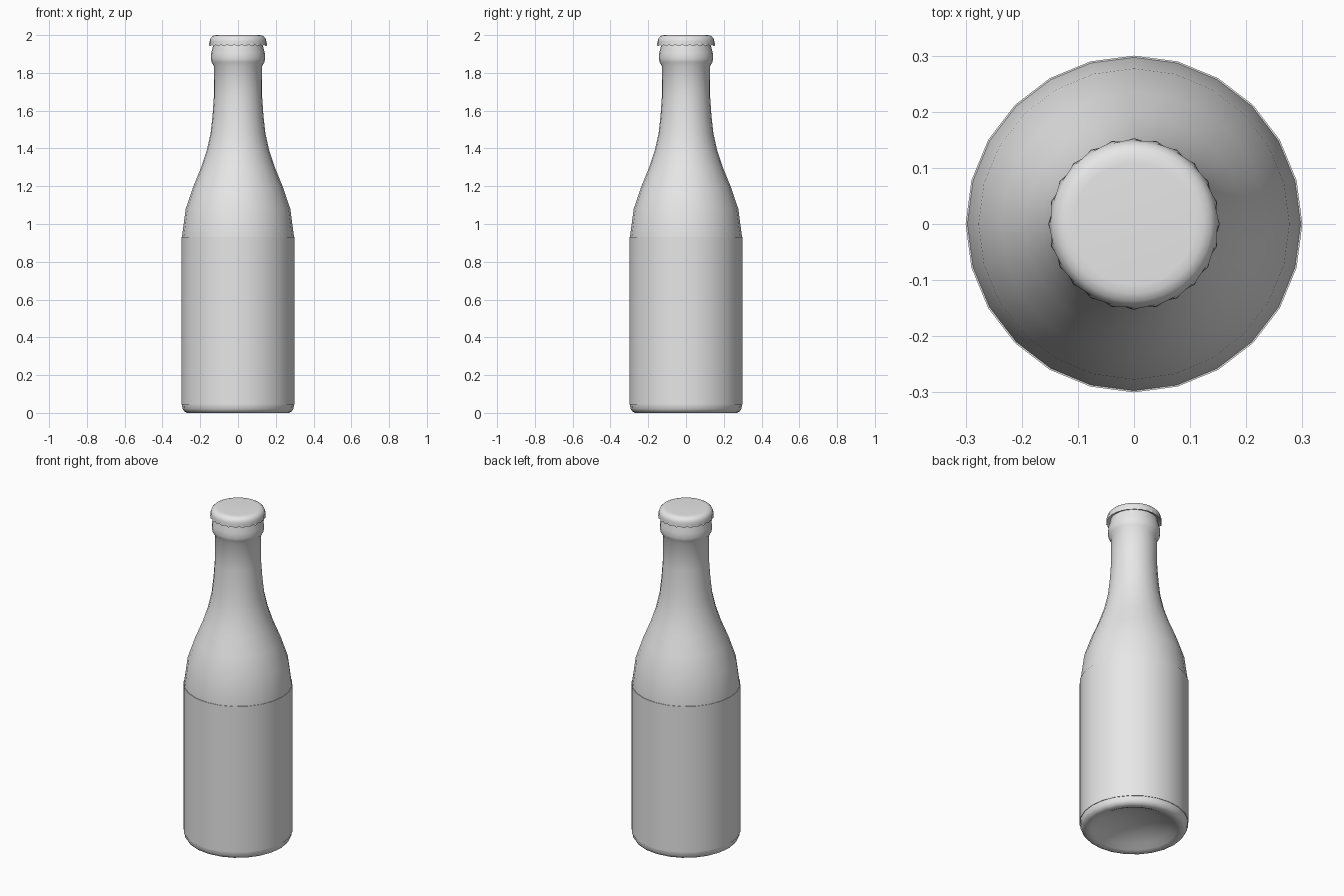
import bpy, bmesh, math

cube = bpy.data.objects.get("Cube")
if cube:
    bpy.data.objects.remove(cube, do_unlink=True)

grey = bpy.data.materials.new("plain_grey")
grey.use_nodes = True
grey.diffuse_color = (0.8, 0.8, 0.8, 1)
grey.node_tree.nodes["Principled BSDF"].inputs["Base Color"].default_value = (0.8, 0.8, 0.8, 1)


def lathe(name, profile, sides, flute=None, closed=False):
    """Spin (radius, height) points round z; radius 0 makes a pole."""
    bm = bmesh.new()
    rings = []
    for level, (r, z) in enumerate(profile):
        if r == 0:
            rings.append([bm.verts.new((0, 0, z))] * sides)
            continue
        ring = []
        for i in range(sides):
            a = math.tau * i / sides
            dr, dz = flute(level, i) if flute else (0, 0)
            ring.append(bm.verts.new(((r + dr) * math.cos(a), (r + dr) * math.sin(a), z + dz)))
        rings.append(ring)
    pairs = list(zip(rings, rings[1:]))
    if closed:
        pairs.append((rings[-1], rings[0]))
    for low, high in pairs:
        for i in range(sides):
            j = (i + 1) % sides
            corners = list(dict.fromkeys((low[i], low[j], high[j], high[i])))
            bm.faces.new(corners)
    bmesh.ops.recalc_face_normals(bm, faces=bm.faces)
    mesh = bpy.data.meshes.new(name)
    bm.to_mesh(mesh)
    bm.free()
    mesh.materials.append(grey)
    obj = bpy.data.objects.new(name, mesh)
    bpy.context.collection.objects.link(obj)
    bpy.ops.object.select_all(action='DESELECT')
    obj.select_set(True)
    bpy.context.view_layer.objects.active = obj
    bpy.ops.object.shade_smooth_by_angle(angle=math.radians(32))
    return obj


# Glass body with hollowed base, shoulder, neck and lip
lathe("bottle_body", [
    (0, 0.07), (0.12, 0.055), (0.2, 0.025), (0.235, 0.006), (0.25, 0),
    (0.27, 0), (0.285, 0.008), (0.294, 0.022), (0.297, 0.045),
    (0.297, 0.93), (0.277, 1.08), (0.236, 1.2), (0.195, 1.3), (0.165, 1.39),
    (0.145, 1.48), (0.135, 1.57), (0.128, 1.67), (0.127, 1.835),
    (0.14, 1.857), (0.144, 1.875), (0.142, 1.905), (0.132, 1.945),
    (0.128, 1.975), (0, 1.975)], 24)

# Wrap-around label
lathe("label", [(0.296, 0.045), (0.3, 0.045), (0.3, 0.93), (0.296, 0.93)], 24, closed=True)


# Crimped cap: the two lowest outer rings are fluted
def crimp(level, i):
    if level not in (1, 2):
        return 0, 0
    return (0.002, 0) if i % 2 == 0 else (-0.003, 0.005 if level == 1 else 0)


lathe("bottle_cap", [
    (0.13, 1.955), (0.151, 1.943), (0.15, 1.962), (0.149, 1.972),
    (0.145, 1.984), (0.137, 1.993), (0.124, 1.999), (0.108, 2.0), (0, 2.0)], 48, crimp)
